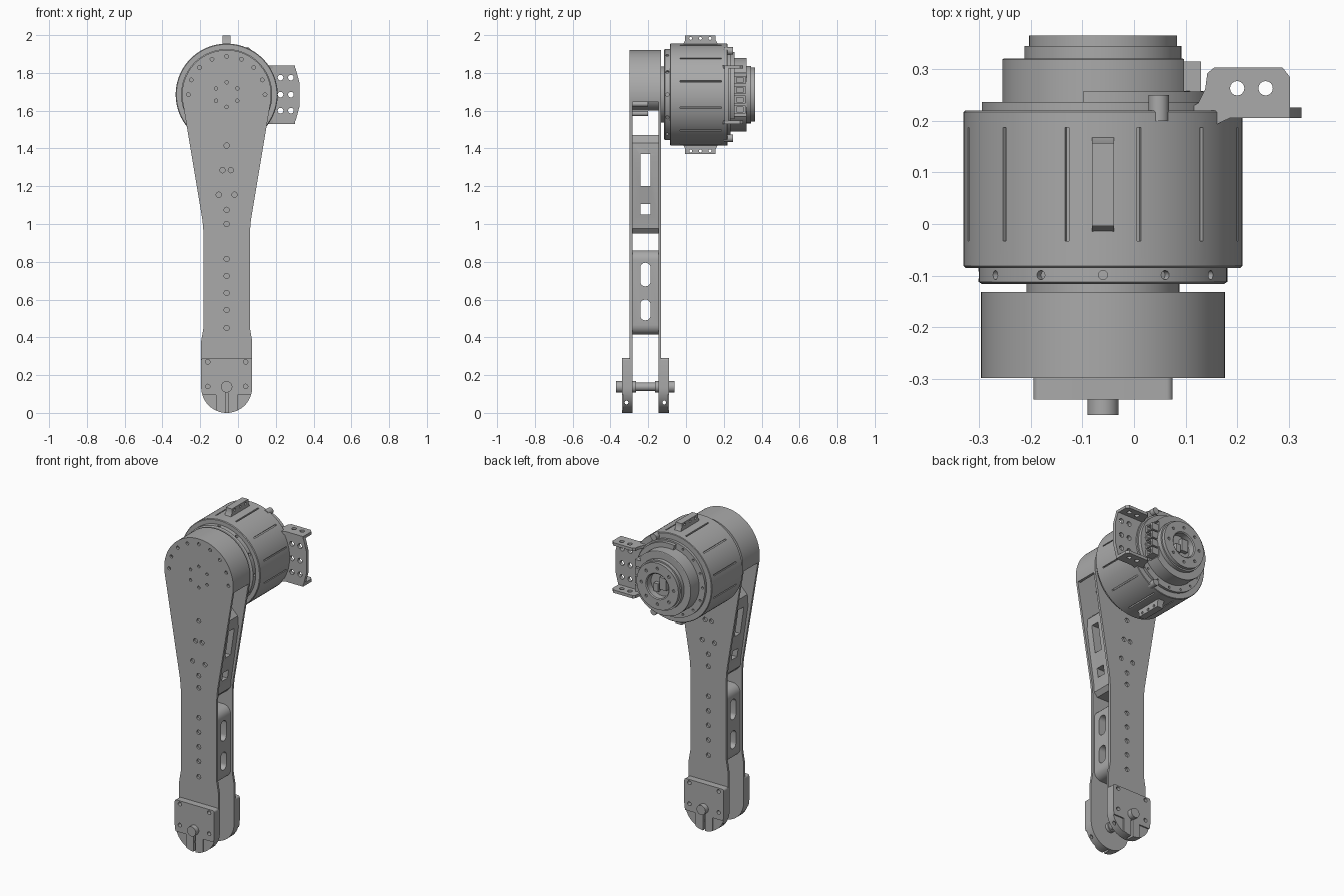
import bpy, bmesh
from math import sin, cos, radians, pi
from mathutils import Vector

CX, CZ, MID = -0.06, 1.685, -0.215     # arm axis, joint height, plane between plates

if "Cube" in bpy.data.objects:
    bpy.data.objects.remove(bpy.data.objects["Cube"])

metal = bpy.data.materials.new("grey metal")
metal.use_nodes = True
GREY = (0.4, 0.4, 0.4, 1)
metal.diffuse_color = GREY
metal.node_tree.nodes["Principled BSDF"].inputs["Base Color"].default_value = GREY


def finish(name, bm):
    bmesh.ops.remove_doubles(bm, verts=bm.verts, dist=1e-5)
    bmesh.ops.recalc_face_normals(bm, faces=bm.faces)
    mesh = bpy.data.meshes.new(name)
    bm.to_mesh(mesh)
    bm.free()
    mesh.materials.append(metal)
    mesh.shade_smooth()
    mesh.set_sharp_from_angle(angle=radians(32))
    obj = bpy.data.objects.new(name, mesh)
    bpy.context.collection.objects.link(obj)
    return obj


def prism(name, outlines, a, b, axis="y"):
    """Extrude outlines along an axis from a to b."""
    place = {"x": lambda u, v: (a, u, v), "y": lambda u, v: (u, a, v),
             "z": lambda u, v: (u, v, a)}[axis]
    step = Vector([(b - a) * (axis == k) for k in "xyz"])
    bm = bmesh.new()
    for pts in outlines:
        face = bm.faces.new([bm.verts.new(place(*p)) for p in pts])
        new = bmesh.ops.extrude_face_region(bm, geom=[face], use_keep_orig=True)["geom"]
        bmesh.ops.translate(bm, vec=step, verts=[g for g in new if isinstance(g, bmesh.types.BMVert)])
    return finish(name, bm)


def lathe(name, profile, steps=96):
    """Revolve (radius, y) points around the joint axis."""
    bm = bmesh.new()
    vs = [bm.verts.new((CX + r, y, CZ)) for r, y in profile]
    es = [bm.edges.new(p) for p in zip(vs, vs[1:] + vs[:1])]
    bmesh.ops.spin(bm, geom=vs + es, cent=(CX, 0, CZ), axis=(0, 1, 0),
                   angle=2 * pi, steps=steps, use_merge=True)
    bmesh.ops.dissolve_degenerate(bm, dist=1e-5, edges=bm.edges)
    return finish(name, bm)


def cut(obj, cutter):
    mod = obj.modifiers.new("cut", "BOOLEAN")
    mod.operation, mod.solver, mod.object = "DIFFERENCE", "EXACT", cutter
    bpy.context.view_layer.objects.active = obj
    bpy.ops.object.modifier_apply(modifier=mod.name)
    bpy.data.objects.remove(cutter)
    obj.data.shade_smooth()
    obj.data.set_sharp_from_angle(angle=radians(32))


def arc(u, v, r, a0=0, a1=360, n=16):
    last = n if a1 - a0 == 360 else n - 1
    return [(u + r * cos(radians(a0 + (a1 - a0) * i / last)),
             v + r * sin(radians(a0 + (a1 - a0) * i / last))) for i in range(n)]


def rect(u0, u1, v0, v1, r=0):
    if not r:
        return [(u0, v0), (u1, v0), (u1, v1), (u0, v1)]
    return (arc(u1 - r, v1 - r, r, 0, 90, 7) + arc(u0 + r, v1 - r, r, 90, 180, 7)
            + arc(u0 + r, v0 + r, r, 180, 270, 7) + arc(u1 - r, v0 + r, r, 270, 360.01, 7))


def ring_of(radius, count, hole, start=0):
    return [arc(CX + radius * cos(t), CZ + radius * sin(t), hole, n=12)
            for t in (radians(start + 360 * i / count) for i in range(count))]


def mirrored(half):
    return [(CX + x, z) for x, z in half] + [(CX - x, z) for x, z in reversed(half)]


# arm plates, with lightening and screw holes
taper = -9.6
side = [(0.135, 0.135), (0.135, 0.38), (0.123, 0.45), (0.123, 0.96), (0.128, 1.02)]
outline = ([(CX + x, z) for x, z in side] + arc(CX, CZ, 0.236, taper, 180 - taper, 65)
           + [(CX - x, z) for x, z in reversed(side)] + arc(CX, 0.135, 0.135, 180, 360, 33)[1:-1])
arm_holes = [(0, z) for z in (1.415, 1.075, 1.0, 0.815, 0.725, 0.635, 0.545, 0.45)]
arm_holes += [(s * x, z) for s in (-1, 1) for x, z in ((0.022, 1.285), (0.042, 1.155))]
for name, y in (("front_plate", -0.298), ("back_plate", -0.146)):
    plate = prism(name, [outline], y, y + 0.014)
    holes = [arc(CX + x, z, 0.014) for x, z in arm_holes]
    holes += ring_of(0.203, 8, 0.01, 0)[:5] + ring_of(0.203, 8, 0.01, 22.5)[:4]
    holes += ring_of(0.065, 6, 0.009, 30)
    cut(plate, prism("plate_holes", holes, y - 0.01, y + 0.03))

# hub drum between the plates, open towards the arm
drum = arc(CX, CZ, 0.236, taper, 180 - taper, 65) + arc(CX, CZ, 0.215, taper, 180 - taper, 65)[::-1]
prism("hub_drum", [drum], -0.285, -0.145)
lathe("hub_core", [(0, -0.286), (0.085, -0.286), (0.085, -0.145), (0, -0.145)], 48)
prism("hub_bolts", ring_of(0.1, 6, 0.014, 30), -0.284, -0.2)

# spacers joining the plates
slots = [rect(MID - 0.027, MID + 0.027, *z) for z in ((1.2, 1.37), (1.05, 1.105))]
upper = prism("upper_spacer", [mirrored([(0.09, 0.95), (0.112, 0.975), (0.115, 1.02),
                                         (0.165, 1.36), (0.16, 1.43), (0.12, 1.47)])], -0.285, -0.145)
cut(upper, prism("spacer_slots", slots, -0.4, 0.3, "x"))
lower = prism("lower_spacer", [rect(CX - 0.112, CX + 0.112, 0.415, 0.86, 0.05)], -0.285, -0.145)
slots = [rect(MID - 0.027, MID + 0.027, *z, 0.026) for z in ((0.67, 0.795), (0.49, 0.6))]
cut(lower, prism("spacer_slots", slots, -0.4, 0.3, "x"))

# clamp blocks and pivot pins at the foot, the same on both plates
block = arc(CX, 0.135, 0.135, 180, 360, 33) + rect(CX - 0.135, CX + 0.135, 0.1, 0.29, 0.012)[:14]
for name, s in (("front", 1), ("back", -1)):
    def at(y):
        return MID + s * (y - MID)
    clamp = prism(name + "_clamp", [block], at(-0.34), at(-0.296))
    holes = [arc(CX + x, z, 0.012) for x in (-0.1, 0.1) for z in (0.14, 0.27)]
    cut(clamp, prism("clamp_holes", holes, at(-0.36), at(-0.29)))
    cut(clamp, prism("clamp_slot", [rect(CX - 0.007, CX + 0.007, -0.1, 0.12)], at(-0.36), at(-0.29)))
    pockets = [rect(CX + a, CX + b, -0.1, 0.095) for a, b in ((-0.2, -0.057), (0.057, 0.2))]
    cut(clamp, prism("clamp_pockets", pockets, at(-0.36), at(-0.332)))
    cut(clamp, prism("clamp_bolt_hole", [arc(at(-0.315), 0.055, 0.01)], -0.3, 0.2, "x"))
    prism(name + "_pin", [arc(CX, 0.138, 0.03, n=32)], at(-0.37), at(-0.265))
prism("pin_shaft", [arc(CX, 0.138, 0.022, n=32)], -0.3, -0.13)

# motor neck, front ring and main housing
lathe("motor_neck", [(0, -0.14), (0.148, -0.14), (0.148, -0.1), (0, -0.1)])
ring = lathe("front_ring", [(0, -0.116), (0.235, -0.116), (0.241, -0.112), (0.241, -0.08), (0, -0.08)])
bm = bmesh.new()
for i in range(12):
    t = radians(30 * i)
    out = Vector((cos(t), 0, sin(t)))
    M = out.to_track_quat("Z", "Y").to_matrix().to_4x4()
    M.translation = Vector((CX, -0.099, CZ)) + out * 0.24
    bmesh.ops.create_cone(bm, cap_ends=True, segments=12, radius1=0.009, radius2=0.009, depth=0.03, matrix=M)
cut(ring, finish("ring_holes", bm))
body = lathe("motor_housing", [(0, -0.085), (0.266, -0.085), (0.27, -0.081), (0.27, 0.217),
                               (0.267, 0.22), (0, 0.22)])
grooves = []
for i in range(12):
    t = radians(15 + 30 * i)
    c, n = Vector((CX, CZ)), Vector((cos(t), sin(t)))
    w = Vector((-n.y, n.x)) * 0.004
    grooves.append([c + n * 0.258 - w, c + n * 0.29 - w, c + n * 0.29 + w, c + n * 0.258 + w])
cut(body, prism("grooves", grooves, -0.033, 0.187))

# tapered mounting lugs above and below the housing
for name, s in (("top_lug", 1), ("bottom_lug", -1)):
    pts = [(-0.018, 0.262), (-0.004, 0.288), (-0.004, 0.314), (0.157, 0.314), (0.157, 0.288), (0.172, 0.262)]
    lug = prism(name, [[(y, CZ + s * h) for y, h in pts]], CX - 0.021, CX + 0.021, "x")
    holes = [arc(y, CZ + s * 0.298, 0.008, n=12) for y in (0.025, 0.076, 0.127)]
    cut(lug, prism("lug_holes", holes, CX - 0.1, CX + 0.1, "x"))

# rear cover stack with a hollow bore
flange = lathe("rear_flange", [(0, 0.215), (0.235, 0.215), (0.235, 0.236), (0, 0.236)])
cut(flange, prism("flange_holes", ring_of(0.218, 16, 0.007), 0.225, 0.25))
prism("flange_step", [arc(CX, CZ, 0.225, -35, 100, 33) + arc(CX, CZ, 0.19, -35, 100, 33)[::-1]],
      0.23, 0.257)
cover = lathe("rear_cover", [(0, 0.23), (0.195, 0.23), (0.195, 0.319), (0.192, 0.321), (0, 0.321)])
cut(cover, prism("connector_bay", [rect(0.085, 0.2, 1.57, 1.8)], 0.258, 0.34))
cap = lathe("rear_cap", [(0.074, 0.3), (0.152, 0.3), (0.152, 0.345), (0.143, 0.345), (0.143, 0.365),
                         (0.08, 0.365), (0.074, 0.36)])
cut(cap, prism("cap_holes", ring_of(0.11, 8, 0.009), 0.355, 0.38))
prism("bore_inserts", [rect(CX - 0.045, CX + 0.0, 1.66, 1.735), rect(CX + 0.01, CX + 0.04, 1.64, 1.69)],
      0.31, 0.345)

# cable connectors on the side of the cover
for i in range(4):
    z = 1.585 + 0.052 * i
    socket = prism("connector", [rect(0.08, 0.13, z, z + 0.042)], 0.256, 0.315)
    cut(socket, prism("connector_mouth", [rect(0.268, 0.303, z + 0.008, z + 0.034)], 0.105, 0.14, "x"))

# small pegs on the rear rim
for t in (65, -65):
    prism("rim_peg", [arc(CX + 0.255 * cos(radians(t)), CZ + 0.255 * sin(radians(t)), 0.02)], 0.2, 0.25)

# side bracket: drilled plate with a flange at each end
Z0, Z1 = 1.53, 1.84
edge = [(0.12, Z0), (0.295, Z0), (0.306, Z0 + 0.02), (0.325, Z0 + 0.09),
        (0.325, Z1 - 0.09), (0.306, Z1 - 0.02), (0.295, Z1), (0.12, Z1)]
bracket = prism("bracket_plate", [edge], 0.205, 0.226)
holes = [arc(x, z, 0.015) for x in (0.225, 0.28) for z in (1.6, 1.685, 1.775)]
cut(bracket, prism("bracket_holes", holes, 0.18, 0.26))
wing = [(0.11, 0.2), (0.16, 0.193), (0.185, 0.205), (0.302, 0.205), (0.302, 0.285), (0.288, 0.303),
        (0.155, 0.303), (0.142, 0.292), (0.138, 0.262), (0.125, 0.235), (0.11, 0.225)]
for name, z in (("bracket_bottom_flange", Z0), ("bracket_top_flange", Z1 - 0.018)):
    flap = prism(name, [wing], z, z + 0.018, "z")
    cut(flap, prism("flange_holes", [arc(x, 0.263, 0.014) for x in (0.2, 0.255)], z - 0.02, z + 0.04, "z"))
